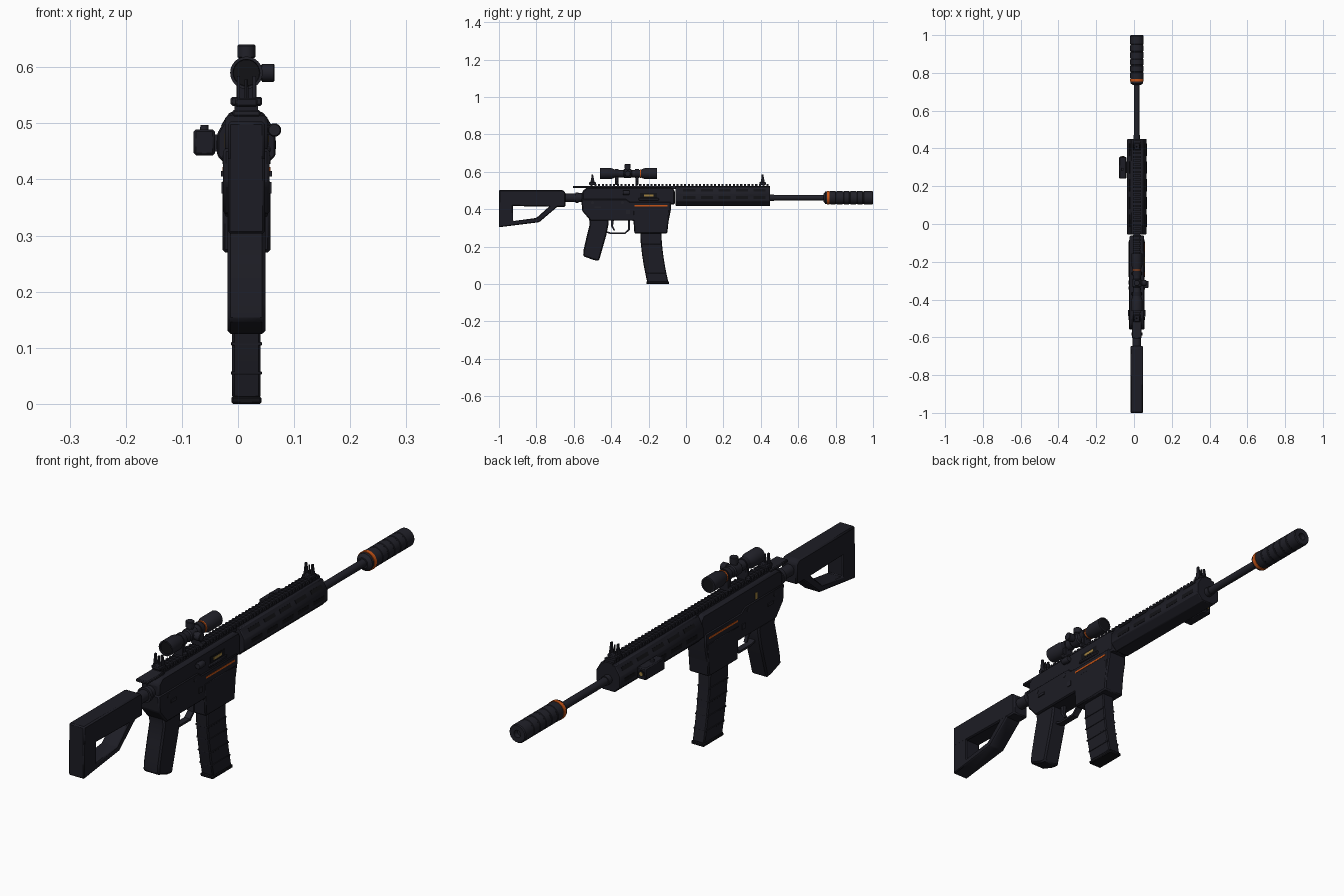
import bpy, bmesh, math
from mathutils import Matrix, Vector

if "Cube" in bpy.data.objects:
    bpy.data.objects.remove(bpy.data.objects["Cube"])

CX = 0.015      # centre plane of the rifle
BORE = 0.461    # height of the barrel axis
SIGHT = 0.59    # height of the scope axis


def material(name, rgb, rough=0.6):
    m = bpy.data.materials.new(name)
    m.use_nodes = True
    m.diffuse_color = (*rgb, 1)
    b = m.node_tree.nodes["Principled BSDF"]
    b.inputs["Base Color"].default_value = (*rgb, 1)
    b.inputs["Roughness"].default_value = rough
    return m


BODY = material("charcoal polymer", (0.012, 0.012, 0.018))
METAL = material("gunmetal", (0.015, 0.015, 0.022))
BLACK = material("black", (0.006, 0.006, 0.008))
ORANGE = material("orange", (0.58, 0.09, 0.008))
BRASS = material("brass", (0.35, 0.22, 0.05))


def finish(name, bm, mat, bevel=0.0):
    bmesh.ops.recalc_face_normals(bm, faces=bm.faces)
    me = bpy.data.meshes.new(name)
    bm.to_mesh(me)
    bm.free()
    me.materials.append(mat)
    ob = bpy.data.objects.new(name, me)
    bpy.context.collection.objects.link(ob)
    me.shade_smooth()
    me.set_sharp_from_angle(angle=math.radians(35))
    if bevel:
        mod = ob.modifiers.new("bevel", "BEVEL")
        mod.width, mod.segments = bevel, 1
        mod.limit_method, mod.angle_limit = "ANGLE", math.radians(30)
    return ob


def prism(name, outline, half, mat, bevel=0.004, x=CX):
    """Side outline of (y, z) points widened along x."""
    bm = bmesh.new()
    face = bm.faces.new([bm.verts.new((x - half, y, z)) for y, z in outline])
    out = bmesh.ops.extrude_face_region(bm, geom=[face])
    moved = [v for v in out["geom"] if isinstance(v, bmesh.types.BMVert)]
    bmesh.ops.translate(bm, verts=moved, vec=(2 * half, 0, 0))
    return finish(name, bm, mat, bevel)


def box(name, x, y, z, mat, bevel=0.0):
    """Box from (min, max) pairs."""
    corners = [(y[0], z[0]), (y[1], z[0]), (y[1], z[1]), (y[0], z[1])]
    return prism(name, corners, (x[1] - x[0]) / 2, mat, bevel, (x[0] + x[1]) / 2)


def lathe(name, profile, mat, centre=(CX, 0, BORE), axis="Y", sides=24):
    """Turned part from (distance along axis, radius) points."""
    bm = bmesh.new()
    rings = []
    for d, r in profile:
        ring = []
        for i in range(sides):
            a = math.tau * i / sides
            p = Vector((r * math.cos(a), r * math.sin(a), d))
            ring.append(bm.verts.new(p))
        rings.append(ring)
    for a, b in zip(rings, rings[1:]):
        for i in range(sides):
            j = (i + 1) % sides
            bm.faces.new((a[i], a[j], b[j], b[i]))
    bm.faces.new(rings[0])
    bm.faces.new(rings[-1])
    turn = {"X": Matrix.Rotation(math.pi / 2, 4, "Y"),
            "Y": Matrix.Rotation(-math.pi / 2, 4, "X"), "Z": Matrix()}[axis]
    bm.transform(Matrix.Translation(centre) @ turn)
    return finish(name, bm, mat)


def both_sides(name, half, y, z, mat, thick=0.004):
    for side, s in (("left", 1), ("right", -1)):
        xs = sorted((CX + s * (half - 0.002), CX + s * (half + thick)))
        box(f"{side}_{name}", xs, y, z, mat)


# Stock: solid upper part and an open lower frame
prism("stock_body", [(-1, .418), (-.69, .412), (-.645, .412), (-.645, .49),
                     (-.66, .503), (-1, .503)], .033, BODY, .005)
prism("stock_frame", [(-1, .303), (-.785, .33), (-.685, .415), (-.685, .44),
                      (-.73, .44), (-.73, .415), (-.80, .353), (-.925, .336),
                      (-.925, .44), (-1, .44)], .0329, BODY, .004)
lathe("buffer_tube", [(-.68, .022), (-.59, .022), (-.59, .029), (-.575, .029),
                      (-.575, .024), (-.54, .024)], METAL)

# Receiver, magazine well and bolt details
prism("upper_receiver", [(-.555, .425), (-.06, .425), (-.06, .50), (-.075, .515),
                         (-.53, .515), (-.555, .495)], .038, BODY, .006)
prism("lower_receiver", [(-.56, .455), (-.555, .39), (-.51, .338), (-.28, .338),
                         (-.272, .275), (-.105, .275), (-.08, .40), (-.08, .44),
                         (-.30, .44), (-.32, .455)], .0415, BODY, .005)
prism("magazine_well", [(-.285, .40), (-.276, .27), (-.10, .27), (-.087, .40)],
      .043, BODY, .005)
both_sides("receiver_stripe", .0415, (-.275, -.10), (.415, .422), ORANGE, .0012)
box("ejection_port", (CX + .03, CX + .039), (-.245, -.155), (.46, .485), BLACK)
box("bolt", (CX + .03, CX + .040), (-.225, -.175), (.467, .477), BRASS)
box("port_cover", (CX + .03, CX + .043), (-.255, -.145), (.447, .459), METAL, .003)
lathe("bolt_knob", [(-.338, .010), (-.334, .012), (-.306, .012), (-.302, .010)],
      METAL, (.065, 0, .488), "Y", 16)
box("bolt_knob_stem", (CX + .03, .065), (-.328, -.312), (.480, .496), METAL)
box("right_marker", (CX - .0395, CX - .03), (-.397, -.385), (.457, .482), BRASS)
both_sides("selector", .0405, (-.49, -.455), (.405, .415), METAL, .005)
both_sides("magazine_release", .0405, (-.32, -.30), (.375, .395), METAL, .004)
for i, y in enumerate((-.50, -.34)):
    lathe(f"receiver_pin_{i}", [(-.043, .008), (.043, .008)], METAL, (CX, y, .435), "X", 12)
box("charging_handle", (CX - .025, CX + .025), (-.605, -.50), (.512, .524), METAL, .003)

# Octagonal handguard
bm = bmesh.new()
octagon = [(-.027, .417), (.027, .417), (.052, .442), (.052, .482),
           (.030, .52), (-.030, .52), (-.052, .482), (-.052, .442)]
ends = [[bm.verts.new((CX + x, y, z)) for x, z in octagon] for y in (-.055, .45)]
for i in range(8):
    j = (i + 1) % 8
    bm.faces.new((ends[0][i], ends[0][j], ends[1][j], ends[1][i]))
for e in ends:
    bm.faces.new(e)
finish("handguard", bm, BODY, .003)

# Handguard slots: side row and sloping upper row
for i in range(5):
    y = -.015 + i * .094
    both_sides("side_slot", .0505, (y, y + .065), (.454, .469), BLACK, .0025)
    for s in (1, -1):
        slot = box("upper_slot", (-.001, .001), (y, y + .065), (-.007, .007), BLACK)
        slot.rotation_euler.y = -s * math.atan2(.022, .038)
        slot.location = (CX + s * .041, 0, .501)

# Toothed top rail
box("rail_base", (CX - .018, CX + .018), (-.52, .45), (.508, .524), BODY)
for i in range(48):
    y = -.51 + i * .02
    box("rail_tooth", (CX - .021, CX + .021), (y, y + .011), (.522, .534), BODY)

# Barrel and suppressor
lathe("barrel", [(.40, .018), (.47, .018), (.47, .0148), (.76, .0148)], METAL)
profile = [(.735, .020), (.745, .033), (.775, .035)]
for i in range(5):
    y = .80 + i * .036
    profile += [(y, .035), (y + .002, .0335), (y + .006, .0335), (y + .008, .035)]
profile += [(.996, .035), (1, .032), (1, .014), (.98, .014)]
lathe("suppressor", profile, METAL)
lathe("suppressor_band", [(.754, .033), (.754, .0365), (.768, .0365), (.768, .033)], ORANGE)

# Scope with turrets and mounts
S = (CX, 0, SIGHT)
lathe("scope", [(-.448, .022), (-.46, .024), (-.46, .029), (-.40, .029), (-.375, .020),
                (-.245, .020), (-.22, .029), (-.155, .029), (-.155, .024), (-.165, .022)],
      METAL, S)
lathe("scope_band", [(-.245, .019), (-.245, .023), (-.240, .023), (-.240, .019)], ORANGE, S)
for y in (-.452, -.158):
    lathe("scope_lens", [(y - .003, .0235), (y + .002, .0235)], BLACK, S)
turret = [(.01, .013), (.026, .013), (.028, .016), (.048, .016), (.05, .014)]
lathe("top_turret", turret, METAL, (CX, -.312, SIGHT), "Z", 16)
lathe("side_turret", turret, METAL, (CX, -.312, SIGHT), "X", 16)
lathe("turret_collar", [(-.335, .020), (-.33, .024), (-.295, .024), (-.29, .020)], METAL, S)
for y in (-.37, -.262):
    lathe("scope_ring", [(y - .010, .024), (y + .010, .024)], BODY, S)
    box("scope_mount", (CX - .018, CX + .018), (y - .009, y + .009), (.53, .58), BODY, .003)
    box("scope_clamp", (CX - .028, CX + .028), (y - .008, y + .008), (.531, .547), METAL, .003)

# Iron sights
for name, y in (("rear", -.50), ("front", .41)):
    box(f"{name}_sight_base", (CX - .020, CX + .020), (y - .018, y + .018), (.53, .545), BODY, .003)
    for s in (1, -1):
        prism(f"{name}_sight_ear", [(y - .012, .54), (y + .012, .54), (y + .006, .57),
                                    (y + .003, .584), (y - .005, .584), (y - .006, .57)],
              .003, BODY, 0, CX + s * .014)
    lathe(f"{name}_sight_post", [(.54, .004), (.578, .003)], METAL, (CX, y, 0), "Z", 8)

# Side light box on the right of the handguard
box("light_box", (-.079, -.041), (.24, .355), (.443, .489), BODY, .004)
box("light_box_mount", (-.045, -.03), (.27, .33), (.45, .48), METAL)
lathe("light_button", [(.485, .008), (.497, .007)], METAL, (-.06, .29, 0), "Z", 12)
lathe("light_socket", [(.35, .013), (.357, .013)], BLACK, (-.06, 0, .466), "Y", 16)
lathe("light_lens", [(.35, .007), (.359, .007)], BRASS, (-.06, 0, .466), "Y", 12)

# Grip, trigger and guard
prism("grip", [(-.52, .36), (-.42, .36), (-.413, .325), (-.425, .265), (-.465, .124),
               (-.49, .127), (-.55, .148), (-.548, .18), (-.53, .26), (-.515, .32)],
      .034, BODY, .006)
guard = [(-.43, .275), (-.40, .266), (-.325, .266), (-.30, .29), (-.30, .345)]
inner = [(-.309, .345), (-.309, .293), (-.33, .274), (-.40, .274), (-.43, .284)]
prism("trigger_guard", guard + inner, .012, METAL, 0)
prism("trigger", [(-.40, .345), (-.385, .345), (-.39, .31), (-.378, .285), (-.386, .285),
                  (-.402, .31)], .006, METAL, 0)

# Curved magazine with ribs and base plate


def mag_shift(z):
    return .04 * ((.28 - z) / .28) ** 1.7


heights = [.28, .22, .16, .10, .05, .01]
rear = [(-.245 + mag_shift(z), z) for z in heights]
front = [(y + .113, z) for y, z in reversed(rear)]
prism("magazine", rear + front, .0255, BODY, .004)
for z in (.055, .107, .16, .21):
    y = -.245 + mag_shift(z)
    box("magazine_rib", (CX - .0275, CX + .0275), (y, y + .113), (z - .003, z + .003), BODY, .001)
box("magazine_base", (CX - .027, CX + .027), (-.212, -.09), (0, .013), BLACK, .003)
